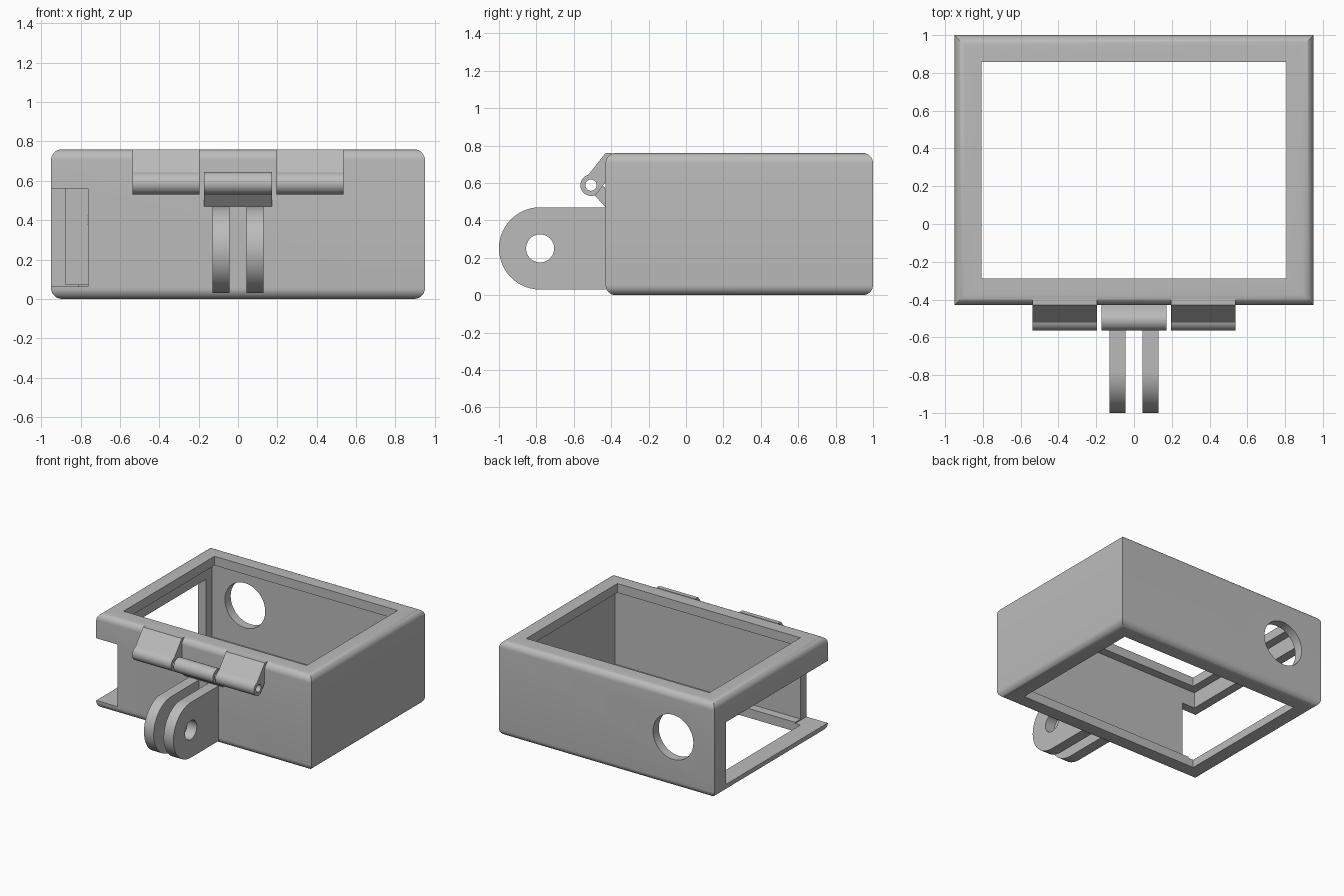
import bpy, bmesh, math
from mathutils import Matrix, Vector

if "Cube" in bpy.data.objects:
    bpy.data.objects.remove(bpy.data.objects["Cube"], do_unlink=True)

# One plain grey plastic
COLOR = (0.5, 0.5, 0.5, 1)
grey = bpy.data.materials.new("grey plastic")
grey.use_nodes = True
grey.diffuse_color = COLOR
grey.node_tree.nodes["Principled BSDF"].inputs["Base Color"].default_value = COLOR


def add_object(name, bm):
    bmesh.ops.recalc_face_normals(bm, faces=bm.faces)
    mesh = bpy.data.meshes.new(name)
    bm.to_mesh(mesh)
    bm.free()
    mesh.materials.append(grey)
    obj = bpy.data.objects.new(name, mesh)
    bpy.context.collection.objects.link(obj)
    return obj


def box(name, low, high, fillet=0):
    """Box between two corners; fillet rounds only the top and bottom rims."""
    low, high = Vector(low), Vector(high)
    bm = bmesh.new()
    bmesh.ops.create_cube(bm, size=1)
    bmesh.ops.scale(bm, vec=high - low, verts=bm.verts)
    bmesh.ops.translate(bm, vec=(low + high) / 2, verts=bm.verts)
    if fillet:
        rims = [e for e in bm.edges
                if abs(e.verts[0].co.z - e.verts[1].co.z) < 0.001]
        bmesh.ops.bevel(bm, geom=rims, offset=fillet, segments=8,
                        profile=0.5, affect='EDGES')
    return add_object(name, bm)


def cylinder(name, centre, radius, length, axis):
    bm = bmesh.new()
    turn = Matrix.Rotation(math.pi / 2, 4, 'Y' if axis == 'X' else 'X')
    bmesh.ops.create_cone(bm, cap_ends=True, segments=48, radius1=radius,
                          radius2=radius, depth=length,
                          matrix=Matrix.Translation(centre) @ turn)
    return add_object(name, bm)


def prism(name, profile, x0, x1):
    """Extrude a (y, z) profile along x."""
    bm = bmesh.new()
    face = bm.faces.new([bm.verts.new((x0, y, z)) for y, z in profile])
    new = bmesh.ops.extrude_face_region(bm, geom=[face])["geom"]
    verts = [g for g in new if isinstance(g, bmesh.types.BMVert)]
    bmesh.ops.translate(bm, vec=(x1 - x0, 0, 0), verts=verts)
    return add_object(name, bm)


def arc(centre, radius, start, end, steps=28):
    angles = [math.radians(start + (end - start) * i / steps)
              for i in range(steps + 1)]
    return [(centre[0] + radius * math.cos(a), centre[1] + radius * math.sin(a))
            for a in angles]


def select_only(obj):
    bpy.ops.object.select_all(action='DESELECT')
    obj.select_set(True)
    bpy.context.view_layer.objects.active = obj


def cut(obj, cutter):
    cutter.hide_render = True
    mod = obj.modifiers.new("cut", 'BOOLEAN')
    mod.operation = 'DIFFERENCE'
    mod.solver = 'EXACT'
    mod.object = cutter
    select_only(obj)
    bpy.ops.object.modifier_apply(modifier=mod.name)
    bpy.data.objects.remove(cutter, do_unlink=True)


def smooth(obj):
    select_only(obj)
    bpy.ops.object.shade_smooth_by_angle(angle=math.radians(30))


# Housing: hollow frame, open through top and bottom
FRONT, BACK, HALF, TOP = -0.43, 1.0, 0.95, 0.76
WALL, LIP = 0.073, 0.142
housing = box("housing", (-HALF, FRONT, 0), (HALF, BACK, TOP), fillet=0.055)
cut(housing, box("cavity", (WALL - HALF, FRONT + WALL, WALL),
                 (HALF - WALL, BACK - WALL, TOP - WALL)))
cut(housing, box("opening", (LIP - HALF, FRONT + LIP, -1),
                 (HALF - LIP, BACK - LIP, 2)))
# Side window that wraps round the front corner
cut(housing, box("window", (-2, -2, 0.064), (-0.762, 0.85, 0.56)))
# Round port in the back wall
cut(housing, cylinder("port", (-0.587, BACK, 0.4), 0.178, 0.4, 'Y'))
smooth(housing)

# Hinge: two outer leaves up to the top rim, one middle leaf below
PIN, BARREL = (-0.508, 0.588), 0.057
outer = ([(-0.395, TOP), (FRONT, TOP)] + arc(PIN, BARREL, 105, 300)
         + [(FRONT, 0.605), (-0.395, 0.605)])
middle = ([(-0.40, 0.56), (FRONT, 0.567)] + arc(PIN, BARREL, 60, 290)
          + [(FRONT, 0.47), (-0.40, 0.47)])
leaves = [("hinge_leaf_right", outer, -0.537, -0.195),
          ("hinge_leaf_left", outer, 0.195, 0.537),
          ("hinge_leaf_middle", middle, -0.173, 0.173)]
for name, profile, x0, x1 in leaves:
    leaf = prism(name, profile, x0, x1)
    cut(leaf, cylinder("pin_hole", (0, *PIN), 0.03, 2, 'X'))
    smooth(leaf)

# Mounting tabs with a bolt hole
BOLT, TAB = (-0.78, 0.25), 0.22
tab_profile = arc(BOLT, TAB, 90, 270) + [(-0.40, 0.03), (-0.40, 0.47)]
for name, x in (("mount_tab_right", -0.087), ("mount_tab_left", 0.087)):
    tab = prism(name, tab_profile, x - 0.043, x + 0.043)
    cut(tab, cylinder("bolt_hole", (0, *BOLT), 0.075, 2, 'X'))
    smooth(tab)
